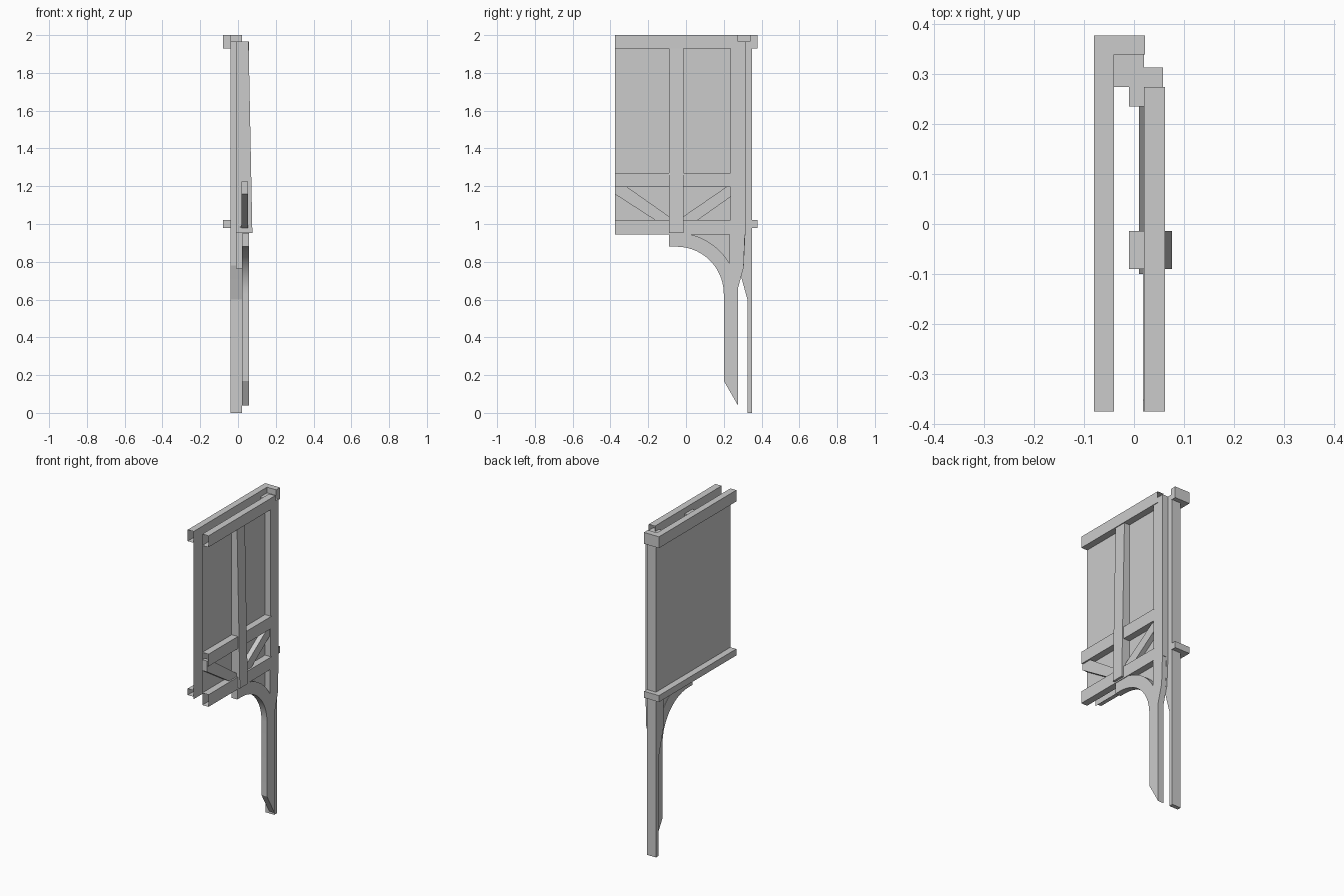
import bpy, bmesh, math

if "Cube" in bpy.data.objects:
    bpy.data.objects.remove(bpy.data.objects["Cube"])


def prism(name, pts, a, b, axis='x', skip=None, slant=None):
    """Extrude a 2D outline from a to b along x (outline is y,z) or z (outline is x,y).
    skip drops faces whose centre satisfies the test (open ends)."""
    bm = bmesh.new()
    place = (lambda p, t: (t, p[0], p[1])) if axis == 'x' else (lambda p, t: (p[0], p[1], t))
    lo = [bm.verts.new(place(p, a)) for p in pts]
    hi = [bm.verts.new(place(p, slant(p) if slant else b)) for p in pts]
    bm.faces.new(lo)
    bm.faces.new(hi)
    n = len(pts)
    for i in range(n):
        j = (i + 1) % n
        bm.faces.new((lo[i], lo[j], hi[j], hi[i]))
    bmesh.ops.recalc_face_normals(bm, faces=bm.faces)
    if skip:
        gone = [f for f in bm.faces if skip(f.calc_center_median())]
        bmesh.ops.delete(bm, geom=gone, context='FACES')
    me = bpy.data.meshes.new(name)
    bm.to_mesh(me)
    bm.free()
    ob = bpy.data.objects.new(name, me)
    bpy.context.collection.objects.link(ob)
    return ob


def rect(y0, y1, z0, z1):
    return [(y0, z0), (y1, z0), (y1, z1), (y0, z1)]


def sheet(name, pts, x):
    """Single flat panel in a plane of constant x."""
    me = bpy.data.meshes.new(name)
    me.from_pydata([(x, y, z) for y, z in pts], [], [list(range(len(pts)))])
    ob = bpy.data.objects.new(name, me)
    bpy.context.collection.objects.link(ob)
    return ob


def arc(cy, cz, r, a0, a1, n):
    return [(cy + r * math.cos(math.radians(a0 + (a1 - a0) * i / n)),
             cz + r * math.sin(math.radians(a0 + (a1 - a0) * i / n))) for i in range(n + 1)]


Y0 = -0.376

# Outer trims that turn the corner, open where the module is cut
corner = [(-0.08, Y0), (-0.04, Y0), (-0.04, 0.34), (0.022, 0.34), (0.022, 0.378), (-0.08, 0.378)]
for name, z0, z1 in (("top_trim", 1.93, 2.0), ("lower_trim", 0.98, 1.02)):
    prism(name, corner, z0, z1, 'z', skip=lambda c: c.y < Y0 + 0.001)

# Wall panels
sheet("outer_wall", rect(Y0, 0.3, 0.965, 1.96), -0.04)
sheet("inner_wall", rect(Y0, 0.24, 0.98, 1.96), 0.02)

# Horizontal beam and rails, open ended
for name, z0, z1, y1 in (("top_beam", 1.93, 2.0, 0.275),
                         ("upper_rail", 1.195, 1.27, 0.24),
                         ("lower_rail", 0.945, 1.02, 0.24)):
    prism(name, rect(Y0, y1, z0, z1), 0.02, 0.062,
          skip=lambda c, e=y1: c.y < Y0 + 0.001 or c.y > e - 0.001)

# Tapered middle post, thicker at the bottom
prism("middle_post", rect(-0.09, -0.014, 0.953, 1.965), -0.01, 0.07,
      slant=lambda p: 0.076 - 0.02 * (p[1] - 0.953) / 1.012)

# Corner post that narrows down to a thin leg
prism("corner_post", [(0.325, 0), (0.35, 0), (0.35, 1.965), (0.275, 1.965),
                      (0.275, 0.78), (0.295, 0.71), (0.325, 0.6)], -0.04, 0.02)

# Inner side post
prism("side_post", rect(0.235, 0.314, 0.945, 1.965), -0.01, 0.058)
prism("side_post_foot", [(0.235, 0.765), (0.305, 0.765), (0.314, 0.945), (0.235, 0.945)],
      -0.01, 0.03)

# Diagonal braces forming a V around the middle post
prism("left_brace", [(Y0, 1.158), (Y0, 1.225), (-0.353, 1.225), (-0.03, 0.998),
                     (-0.03, 0.98), (-0.1, 0.98)], 0.018, 0.053)
prism("right_brace", [(0.238, 1.145), (0.238, 1.213), (-0.1, 0.981), (0.003, 0.979)],
      0.01, 0.05)

# Arched bracket with its leg
inner = arc(-0.05, 0.63, 0.25, 90, 0, 14)
outer = arc(-0.05, 0.63, 0.323, 30, 76, 8)
prism("arch_bracket", [(-0.09, 0.95), (-0.09, 0.88)] + inner +
      [(0.2, 0.17), (0.275, 0.04), (0.275, 0.66), (0.305, 0.77), (0.312, 0.95), (0.23, 0.95)] +
      outer + [(0.03, 0.95)], 0.02, 0.058)

# Recessed panel behind the arch corner
sheet("arch_panel", [(0.235, 0.95), (0.235, 0.78)] + outer + [(0.02, 0.95)], 0.022)

# Smooth the curve, keep the corners sharp
bpy.ops.object.select_all(action='DESELECT')
ob = bpy.data.objects["arch_bracket"]
ob.select_set(True)
bpy.context.view_layer.objects.active = ob
bpy.ops.object.shade_smooth_by_angle(angle=math.radians(25))
